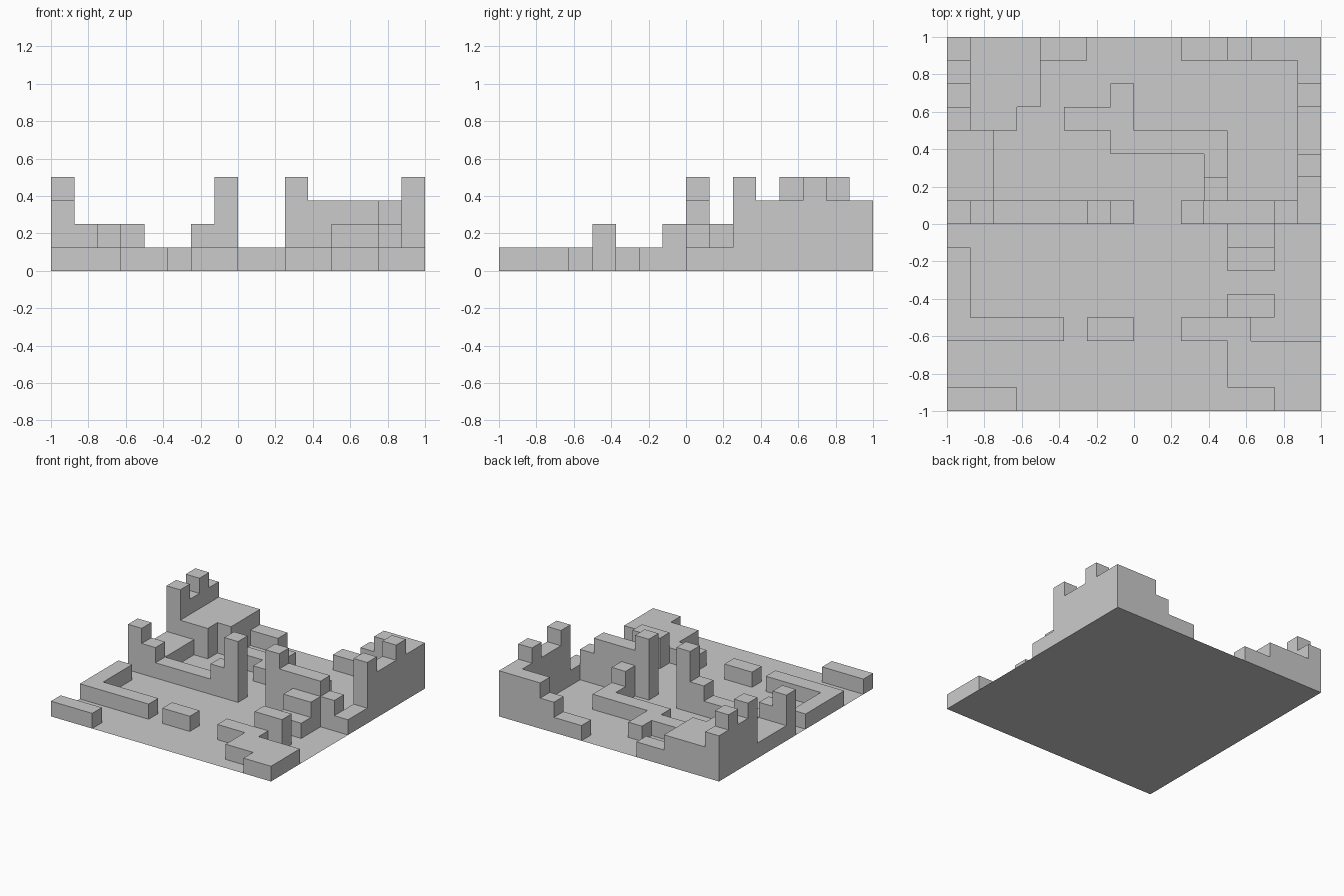
import bpy, bmesh

if "Cube" in bpy.data.objects:
    bpy.data.objects.remove(bpy.data.objects["Cube"])

U = 0.125    # one block; everything below is measured in blocks
height = {}  # (x, y) -> tallest block count
owner = {}   # (x, y) -> part name


def block(part, x, y, w=1, d=1, h=1):
    """Stack a box of blocks; a taller box raises what is already there."""
    for i in range(x, x + w):
        for j in range(y, y + d):
            height[i, j] = max(h, height.get((i, j), 0))
            owner[i, j] = part


def finish(name, bm):
    mesh = bpy.data.meshes.new(name)
    bm.to_mesh(mesh)
    bm.free()
    bpy.context.collection.objects.link(bpy.data.objects.new(name, mesh))


def build(name):
    """Skin one part's columns, leaving out walls hidden by neighbours."""
    bm = bmesh.new()

    def quad(*pts):
        bm.faces.new([bm.verts.new((x * U, y * U, z * U)) for x, y, z in pts])

    for (x, y), h in height.items():
        if owner[x, y] != name:
            continue
        ring = [(x, y), (x + 1, y), (x + 1, y + 1), (x, y + 1)]
        quad(*[(*p, h) for p in ring])
        for k, a in enumerate(ring):
            b = ring[(k + 1) % 4]
            # The outward side is the edge direction turned clockwise
            beside = (x + b[1] - a[1], y + a[0] - b[0])
            for z in range(height.get(beside, 0), h):
                quad((*a, z), (*b, z), (*b, z + 1), (*a, z + 1))
    # Weld the unit squares and merge them into large flat faces
    bmesh.ops.remove_doubles(bm, verts=bm.verts, dist=1e-4)
    bmesh.ops.dissolve_limit(bm, angle_limit=0.02, verts=bm.verts, edges=bm.edges)
    finish(name, bm)


# Corner keep: notched platform, battlemented outer wall, low spur
block("corner_keep", -8, 4, w=3, d=4, h=2)
block("corner_keep", -5, 5, d=3, h=2)
block("corner_keep", -8, 4, d=4, h=3)
for y in (4, 6):
    block("corner_keep", -8, y, h=4)
block("corner_keep", -4, 7, w=2)

# West wall: low run stepping up at both ends, with a terrace behind
block("west_wall", -8, 0, w=8)
for n in (1, 2):
    block("west_wall", -8, 0, w=n, h=4 - n)
block("west_wall", -2, 0, h=2)
block("west_wall", -1, 0, h=4)
block("west_terrace", -8, 1, w=2, d=3)

# Low zigzag wall in the courtyard
block("inner_wall", -3, 4, w=3)
block("inner_wall", -1, 5)
block("inner_wall", -1, 3, w=5)
block("inner_wall", 3, 1, d=3)
block("inner_wall", 3, 1, h=2)

# Gate wall with steps in front
block("gate_wall", 2, 0, h=4)
block("gate_wall", 3, 0, w=3, h=3)
block("gate_wall", 6, 0, h=2)
for n in (1, 2):
    block("gate_steps", 4, -n, w=2, h=3 - n)

# East wall: two towers, and a back return that steps down
block("east_wall", 7, 0, d=2)
block("east_wall", 7, 2, d=6, h=3)
for y in (2, 5):
    block("east_wall", 7, y, h=4)
for n in (1, 2, 3):
    block("back_wall", 1 + n + n // 2, 7, w=1 + n % 2, h=n) if n > 1 else block("back_wall", 2, 7, w=2)

# Ruined outer walls
block("outer_west_wall", -8, -5, d=4)
block("outer_west_wall", -8, -5, w=5)
block("outer_middle_block", -2, -5, w=2)
block("outer_east_wall", 2, -5, w=3)
block("outer_east_wall", 4, -7, w=4, d=2)
block("outer_east_wall", 6, -8, w=2)
block("outer_east_block", 4, -4, w=2, h=2)
block("front_corner_wall", -8, -8, w=3)

for name in sorted(set(owner.values())):
    build(name)

# Flat ground sheet
ground = bmesh.new()
bmesh.ops.create_grid(ground, x_segments=1, y_segments=1, size=1)
finish("ground_sheet", ground)
